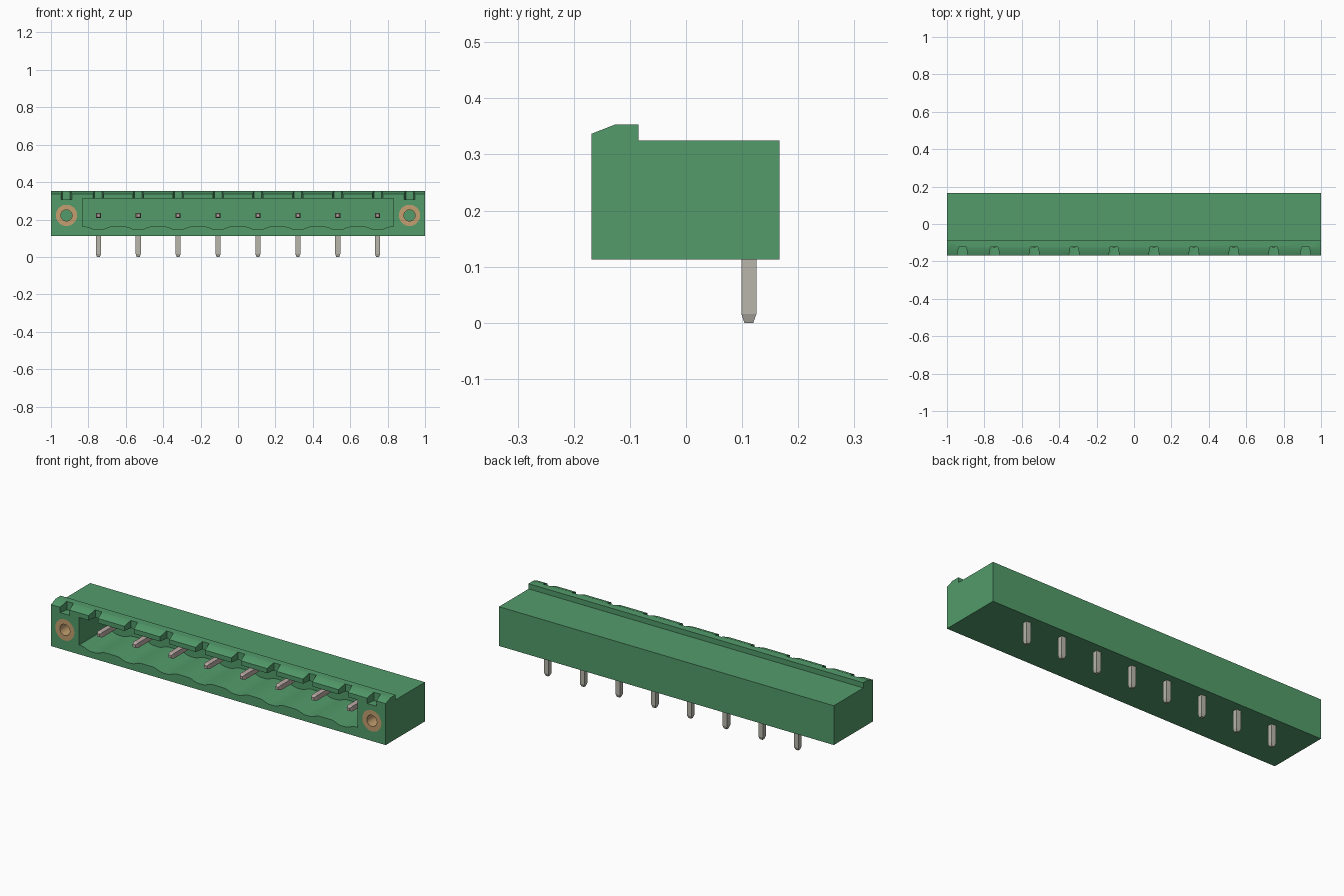
import bpy, bmesh, math

if "Cube" in bpy.data.objects:
    bpy.data.objects.remove(bpy.data.objects["Cube"], do_unlink=True)


def material(name, rgb):
    m = bpy.data.materials.new(name)
    m.use_nodes = True
    m.diffuse_color = (*rgb, 1)
    m.node_tree.nodes["Principled BSDF"].inputs["Base Color"].default_value = (*rgb, 1)
    return m


GREEN = material("green_plastic", (0.085, 0.33, 0.145))
BRASS = material("brass", (0.55, 0.35, 0.16))
SILVER = material("tinned_metal", (0.48, 0.47, 0.41))
ROSE = material("contact_metal", (0.50, 0.41, 0.38))

PIN_X = [(i - 3.5) * 0.2133 for i in range(8)]
SCREW_X = [-0.917, 0.917]
FRONT, AXIS_Z = -0.168, 0.222


def add_prism(bm, pts, axis, a, b):
    """Extrude a 2D outline along an axis from a to b."""
    place = {"x": lambda u, v, w: (w, u, v),
             "y": lambda u, v, w: (u, w, v),
             "z": lambda u, v, w: (u, v, w)}[axis]
    lo = [bm.verts.new(place(u, v, a)) for u, v in pts]
    hi = [bm.verts.new(place(u, v, b)) for u, v in pts]
    bm.faces.new(lo)
    bm.faces.new(hi[::-1])
    n = len(pts)
    for i in range(n):
        j = (i + 1) % n
        bm.faces.new((lo[i], hi[i], hi[j], lo[j]))


def finish(name, bm, mat):
    bmesh.ops.recalc_face_normals(bm, faces=bm.faces)
    mesh = bpy.data.meshes.new(name)
    bm.to_mesh(mesh)
    bm.free()
    mesh.materials.append(mat)
    ob = bpy.data.objects.new(name, mesh)
    bpy.context.collection.objects.link(ob)
    return ob


def circle(cx, cz, r, n=40):
    return [(cx + r * math.cos(2 * math.pi * i / n),
             cz + r * math.sin(2 * math.pi * i / n)) for i in range(n)]


def smooth(ob):
    bpy.ops.object.select_all(action="DESELECT")
    ob.select_set(True)
    bpy.context.view_layer.objects.active = ob
    bpy.ops.object.shade_smooth_by_angle(angle=math.radians(30))


def cut(ob, cutter):
    """Subtract the cutter, then discard it."""
    cutter.hide_render = True
    mod = ob.modifiers.new("cut", "BOOLEAN")
    mod.operation, mod.solver, mod.object = "DIFFERENCE", "EXACT", cutter
    bpy.context.view_layer.objects.active = ob
    bpy.ops.object.modifier_apply(modifier=mod.name)
    bpy.data.objects.remove(cutter, do_unlink=True)


# Housing with the raised front lip
bm = bmesh.new()
add_prism(bm, [(FRONT, 0.113), (0.167, 0.113), (0.167, 0.325), (-0.085, 0.325),
               (-0.085, 0.353), (-0.127, 0.353), (FRONT, 0.337)], "x", -1, 1)
housing = finish("housing", bm, GREEN)

# Socket cavity with a scalloped floor under each contact
wave = [(-0.07, 0.163), (-0.052, 0.159), (-0.034, 0.151), (-0.018, 0.147),
        (0.018, 0.147), (0.034, 0.151), (0.052, 0.159), (0.07, 0.163)]
outline = [(-0.832, 0.163)] + [(x + dx, z) for x in PIN_X for dx, z in wave]
outline += [(0.832, 0.163), (0.832, 0.312), (-0.832, 0.312)]
bm = bmesh.new()
add_prism(bm, outline, "y", -0.3, 0.065)
cut(housing, finish("cavity_cutter", bm, GREEN))

# Tapered coding notches in the lip
bm = bmesh.new()
for x in PIN_X + SCREW_X:
    add_prism(bm, [(x - 0.034, -0.2), (x + 0.034, -0.2),
                   (x + 0.02, -0.122), (x - 0.02, -0.122)], "z", 0.308, 0.4)
cut(housing, finish("notch_cutter", bm, GREEN))

# Blind holes for the screw inserts
bm = bmesh.new()
for x in SCREW_X:
    add_prism(bm, circle(x, AXIS_Z, 0.057), "y", -0.3, 0.0)
cut(housing, finish("insert_cutter", bm, GREEN))
smooth(housing)

# Threaded brass inserts, flush with the front
for side, x in zip(("right", "left"), SCREW_X):
    bm = bmesh.new()
    rings = [[bm.verts.new((u, y, v)) for u, v in circle(x, AXIS_Z, r)]
             for r, y in ((0.057, FRONT), (0.057, 0.0), (0.03, 0.0), (0.03, FRONT))]
    for k in range(4):
        a, b = rings[k], rings[(k + 1) % 4]
        for i in range(40):
            j = (i + 1) % 40
            bm.faces.new((a[i], a[j], b[j], b[i]))
    smooth(finish(side + "_screw_insert", bm, BRASS))


def tapered_bar(name, mat, point, stations):
    """Square bar through (position, half width) stations."""
    bm = bmesh.new()
    rings = [[bm.verts.new(point(u * h, v * h, w))
              for u, v in ((-1, -1), (1, -1), (1, 1), (-1, 1))] for w, h in stations]
    bm.faces.new(rings[0])
    bm.faces.new(rings[-1][::-1])
    for a, b in zip(rings, rings[1:]):
        for i in range(4):
            j = (i + 1) % 4
            bm.faces.new((a[i], a[j], b[j], b[i]))
    return finish(name, bm, mat)


# Right-angle pins: solder leg below, contact inside the cavity
for n, x in enumerate(PIN_X, 1):
    tapered_bar(f"solder_leg_{n}", SILVER, lambda u, v, w: (x + u, 0.112 + v, w),
                [(0, 0.008), (0.016, 0.0135), (AXIS_Z + 0.0135, 0.0135)])
    tapered_bar(f"contact_pin_{n}", ROSE, lambda u, v, w: (x + u, w, AXIS_Z + v),
                [(-0.125, 0.008), (-0.109, 0.0135), (0.0985, 0.0135)])
